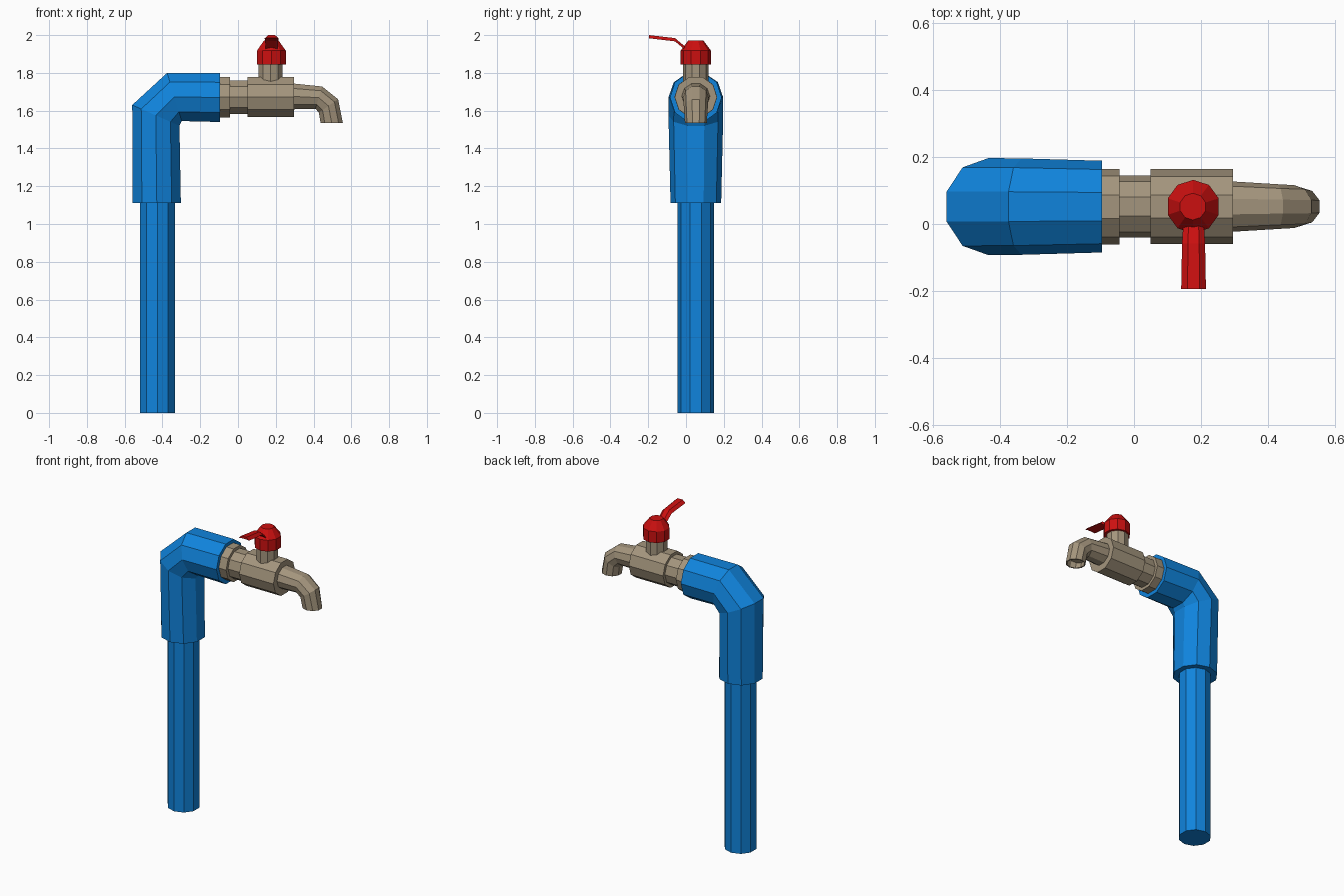
import bpy, bmesh, math
from mathutils import Vector

if "Cube" in bpy.data.objects:
    bpy.data.objects.remove(bpy.data.objects["Cube"])

YC = 0.052   # centre plane of the pipework
SIDES = 10


def material(name, rgb):
    m = bpy.data.materials.new(name)
    m.diffuse_color = (*rgb, 1)
    m.use_nodes = True
    m.node_tree.nodes["Principled BSDF"].inputs["Base Color"].default_value = m.diffuse_color
    return m


blue = material("blue_plastic", (0.005, 0.23, 0.72))
tan = material("tan_metal", (0.37, 0.30, 0.205))
red = material("red_paint", (0.60, 0.005, 0.005))


def finish(name, bm, mat):
    bmesh.ops.recalc_face_normals(bm, faces=bm.faces)
    me = bpy.data.meshes.new(name)
    bm.to_mesh(me)
    bm.free()
    me.materials.append(mat)
    ob = bpy.data.objects.new(name, me)
    bpy.context.collection.objects.link(ob)
    return ob


def loft(bm, rings):
    """Skin a list of closed point loops and cap both ends."""
    loops = [[bm.verts.new(p) for p in r] for r in rings]
    n = len(loops[0])
    for a, b in zip(loops, loops[1:]):
        for i in range(n):
            j = (i + 1) % n
            bm.faces.new((a[i], a[j], b[j], b[i]))
    bm.faces.new(loops[0])
    bm.faces.new(loops[-1])


def ring(outer, inner, ry):
    """Ten-sided ring between two silhouette points (x, z), half width ry in y."""
    o, i = Vector(outer), Vector(inner)
    c, u = (o + i) / 2, (o - i) / 2 / math.cos(math.pi / SIDES)
    pts = []
    for k in range(SIDES):
        a = math.pi / SIDES + k * 2 * math.pi / SIDES
        p = c + u * math.cos(a)
        pts.append((p.x, YC + ry * math.sin(a), p.y))
    return pts


def tube(name, mat, rings):
    bm = bmesh.new()
    loft(bm, [ring(*r) for r in rings])
    return finish(name, bm, mat)


def vert(x, z, r):     # horizontal ring for upright parts
    h = r * math.cos(math.pi / SIDES)
    return ((x - h, z), (x + h, z), r)


def horiz(x, r, z=1.672):     # upright ring for level parts
    h = r * math.cos(math.pi / SIDES)
    return ((x, z + h), (x, z - h), r)


# upright pipe and elbow
tube("upright_pipe", blue, [vert(-0.427, 0, 0.097), vert(-0.427, 1.13, 0.097)])
tube("elbow", blue, [
    vert(-0.43, 1.11, 0.134),
    ((-0.56, 1.63), (-0.31, 1.52), 0.145),
    ((-0.375, 1.80), (-0.298, 1.545), 0.144),
    ((-0.095, 1.80), (-0.095, 1.54), 0.137)])

# tap body: collar, neck and barrel
tube("tap_body", tan, [
    horiz(-0.11, 0.113), horiz(-0.043, 0.113), horiz(-0.043, 0.093),
    horiz(0.05, 0.093), horiz(0.05, 0.112), horiz(0.296, 0.112)])

# curved spout with hollow mouth
tube("spout", tan, [
    ((0.28, 1.745), (0.28, 1.607), 0.076),
    ((0.445, 1.728), (0.41, 1.61), 0.067),
    ((0.53, 1.66), (0.428, 1.59), 0.064),
    ((0.555, 1.535), (0.437, 1.535), 0.058),
    ((0.547, 1.535), (0.445, 1.535), 0.050),
    ((0.535, 1.59), (0.437, 1.57), 0.050)])

# valve stem and red cap
tube("valve_stem", tan, [vert(0.173, 1.75, 0.067), vert(0.173, 1.86, 0.067)])
tube("valve_cap", red, [
    vert(0.177, 1.845, 0.080), vert(0.177, 1.918, 0.080),
    vert(0.176, 1.972, 0.040)])

# bent lever handle with folded cross-section
bm = bmesh.new()
sections = []
for y, z, s in ((0.02, 1.91, 0.8), (-0.058, 1.976, 0.93), (-0.195, 1.992, 1.0)):
    sec = ((-0.037, -0.009), (-0.018, 0.008), (0.018, 0.008),
           (0.037, -0.009), (0.016, -0.006), (-0.016, -0.006))
    sections.append([(0.178 + dx * s, y, z + dz) for dx, dz in sec])
loft(bm, sections)
finish("lever_handle", bm, red)
